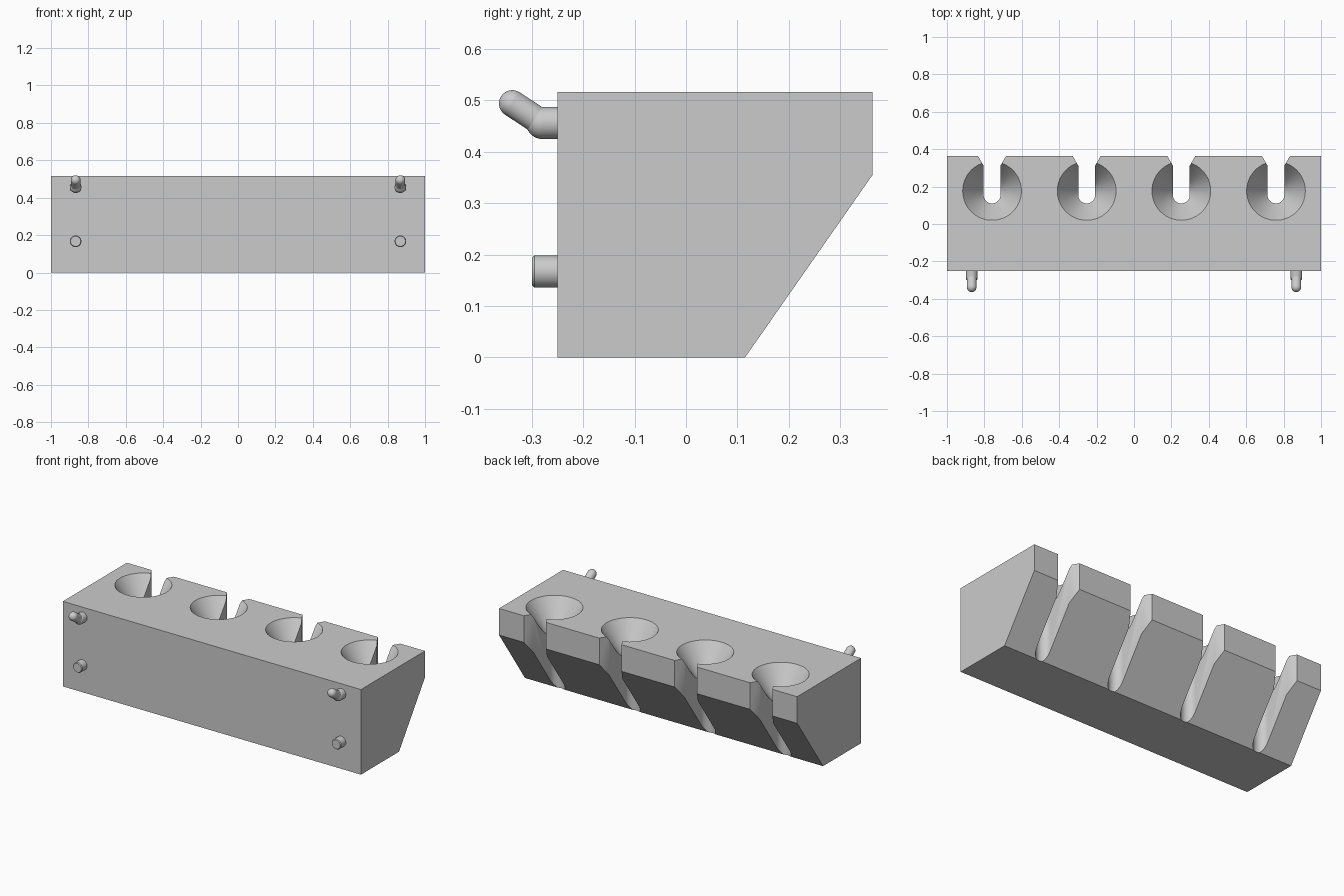
import bpy, bmesh, math
from mathutils import Vector, Matrix

if "Cube" in bpy.data.objects:
    bpy.data.objects.remove(bpy.data.objects["Cube"])

grey = bpy.data.materials.new("plain grey")
grey.diffuse_color = (0.6, 0.6, 0.6, 1)
grey.use_nodes = True
grey.node_tree.nodes["Principled BSDF"].inputs["Base Color"].default_value = grey.diffuse_color

TOP, BACK, FRONT = 0.516, -0.25, 0.363


def finish(bm, name):
    bmesh.ops.recalc_face_normals(bm, faces=bm.faces[:])
    me = bpy.data.meshes.new(name)
    bm.to_mesh(me)
    bm.free()
    me.materials.append(grey)
    ob = bpy.data.objects.new(name, me)
    bpy.context.collection.objects.link(ob)
    return ob


def prism(points, offset, name):
    """Extrude a closed outline of 3D points by an offset."""
    bm = bmesh.new()
    face = bm.faces.new([bm.verts.new(p) for p in points])
    new = bmesh.ops.extrude_face_region(bm, geom=[face])["geom"]
    bmesh.ops.translate(bm, vec=offset, verts=[v for v in new if isinstance(v, bmesh.types.BMVert)])
    return finish(bm, name)


def rod(bm, a, b, r1, r2, segs=40):
    """Capped cylinder or cone from a to b."""
    a, b = Vector(a), Vector(b)
    m = Matrix.Translation((a + b) / 2) @ (b - a).to_track_quat('Z', 'Y').to_matrix().to_4x4()
    bmesh.ops.create_cone(bm, cap_ends=True, segments=segs, radius1=r1, radius2=r2,
                          depth=(b - a).length, matrix=m)


def ball(bm, c, r):
    bmesh.ops.create_uvsphere(bm, u_segments=32, v_segments=20, radius=r,
                              matrix=Matrix.Translation(c))


def smooth(ob):
    bpy.ops.object.select_all(action='DESELECT')
    ob.select_set(True)
    bpy.context.view_layer.objects.active = ob
    bpy.ops.object.shade_smooth_by_angle(angle=math.radians(30))


def cut(ob, cutter):
    mod = ob.modifiers.new("cut", 'BOOLEAN')
    mod.operation = 'DIFFERENCE'
    mod.solver = 'EXACT'
    mod.object = cutter
    bpy.context.view_layer.objects.active = ob
    bpy.ops.object.modifier_apply(modifier=mod.name)
    bpy.data.objects.remove(cutter, do_unlink=True)


# Block with a sloped underside
side = [(BACK, 0), (0.115, 0), (FRONT, 0.355), (FRONT, TOP), (BACK, TOP)]
block = prism([(-1, y, z) for y, z in side], (2, 0, 0), "holder_block")

# Four conical seats, each with a flared slot to the open side
SLOT, SEAT, STEEP = 0.045, 0.157, 1.5
for x in (-0.759, -0.253, 0.253, 0.759):
    arc = [(SLOT * math.cos(t), 0.155 + SLOT * math.sin(t))
           for t in (math.pi + math.pi * i / 24 for i in range(25))]
    outline = arc + [(SLOT, 0.312), (0.09, 0.39), (-0.09, 0.39), (-SLOT, 0.312)]
    cut(block, prism([(x + px, py, -0.1) for px, py in outline], (0, 0, 0.8), "slot_cutter"))
    bm = bmesh.new()
    lift, tip = 0.03, 0.015
    rod(bm, (x, 0.177, TOP - (SEAT - tip) * STEEP), (x, 0.177, TOP + lift),
        tip, SEAT + lift / STEEP, 64)
    cut(block, finish(bm, "seat_cutter"))
smooth(block)

# Mounting pegs: bent hook above, short chamfered stud below
for label, x in (("left", -0.868), ("right", 0.868)):
    bm = bmesh.new()
    bend, end = (x, -0.28, 0.456), (x, -0.338, 0.494)
    rod(bm, (x, BACK + 0.01, 0.456), bend, 0.031, 0.031)
    ball(bm, bend, 0.031)
    rod(bm, bend, end, 0.026, 0.026)
    ball(bm, end, 0.026)
    smooth(finish(bm, label + "_hook"))

    bm = bmesh.new()
    rod(bm, (x, BACK + 0.01, 0.167), (x, -0.295, 0.167), 0.031, 0.031)
    rod(bm, (x, -0.295, 0.167), (x, -0.3, 0.167), 0.031, 0.027)
    smooth(finish(bm, label + "_stud"))
